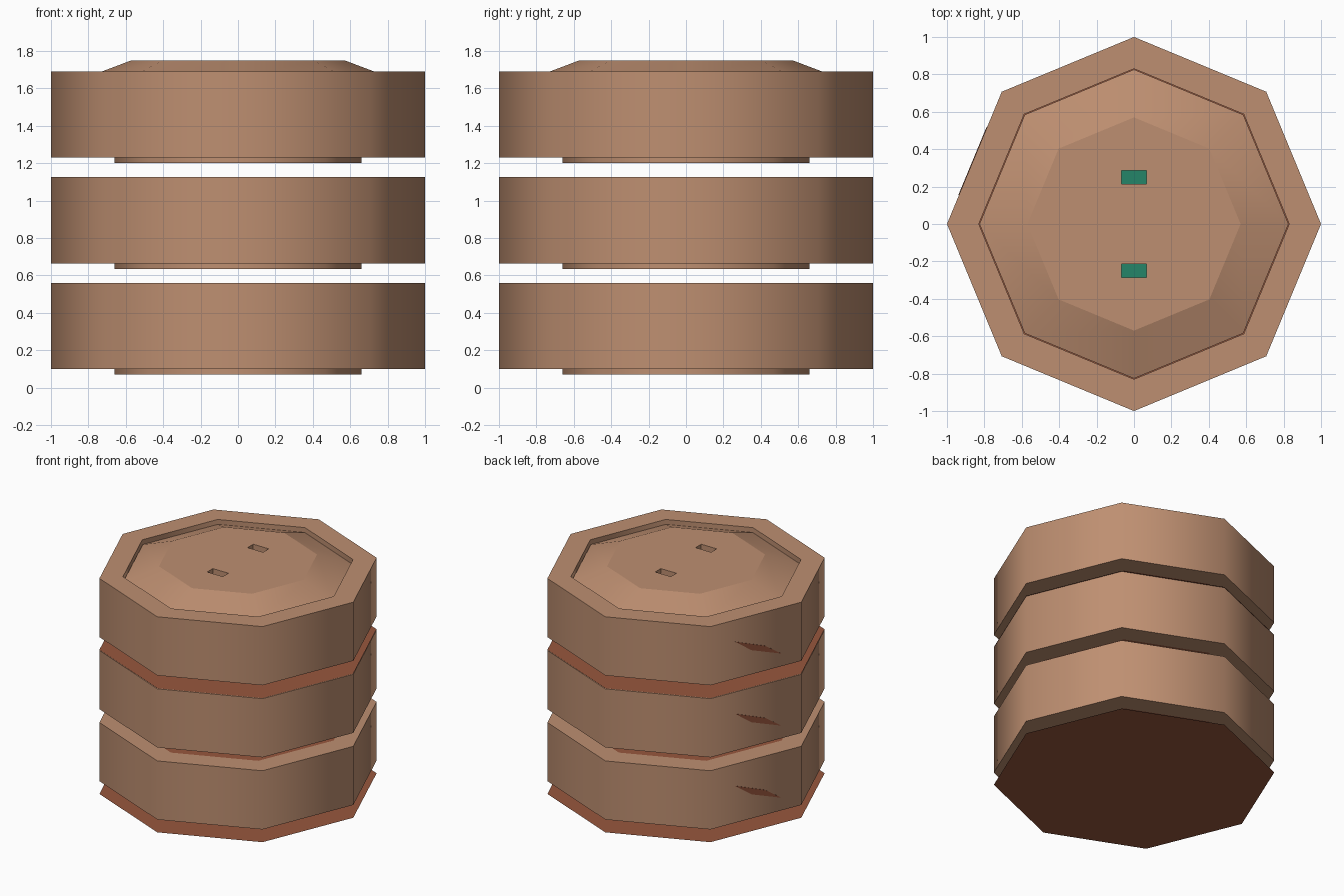
import bpy, bmesh, math
from mathutils import Vector

if "Cube" in bpy.data.objects:
    bpy.data.objects.remove(bpy.data.objects["Cube"])

SIDES = 8
PITCH = 0.565      # height of one tier


def mat(name, col):
    m = bpy.data.materials.new(name)
    m.diffuse_color = (*col, 1)
    m.use_nodes = True
    m.node_tree.nodes["Principled BSDF"].inputs["Base Color"].default_value = m.diffuse_color
    return m


TAN = mat("tan_wood", (0.515, 0.275, 0.165))
RED = mat("red_brown_wood", (0.314, 0.095, 0.048))
GREEN = mat("green_lining", (0.018, 0.235, 0.138))


def finish(name, bm, material, sharp_deg=55, sharp_z=None):
    """Smooth round the sides, crisp at rims."""
    bmesh.ops.recalc_face_normals(bm, faces=bm.faces)
    for f in bm.faces:
        f.smooth = True
    for e in bm.edges:
        if len(e.link_faces) == 2:
            flat_rim = sharp_z is not None and all(abs(v.co.z - sharp_z) < 1e-4 for v in e.verts)
            e.smooth = e.calc_face_angle(0) < math.radians(sharp_deg) and not flat_rim
    me = bpy.data.meshes.new(name)
    bm.to_mesh(me)
    bm.free()
    me.materials.append(material)
    ob = bpy.data.objects.new(name, me)
    bpy.context.collection.objects.link(ob)
    return ob


def turned(name, profile, material, closed=False, **kw):
    """Eight-sided turned part from (radius, z) points; open ends are capped."""
    bm = bmesh.new()
    rings = []
    for r, z in profile:
        rings.append([bm.verts.new((r * math.cos(a), r * math.sin(a), z))
                      for a in (2 * math.pi * i / SIDES for i in range(SIDES))])
    pairs = list(zip(rings, rings[1:]))
    if closed:
        pairs.append((rings[-1], rings[0]))
    for lo, hi in pairs:
        for i in range(SIDES):
            j = (i + 1) % SIDES
            bm.faces.new((lo[i], lo[j], hi[j], hi[i]))
    if not closed:
        bm.faces.new(rings[0][::-1])
        if len(rings) > 1:
            bm.faces.new(rings[-1])
    return finish(name, bm, material, **kw)


def box(name, centre, size, material):
    bm = bmesh.new()
    bmesh.ops.create_cube(bm, size=1)
    for v in bm.verts:
        v.co = Vector(a * b + c for a, b, c in zip(v.co, size, centre))
    return finish(name, bm, material)


# corners of the wall panel that carries the slit
A = Vector((math.cos(math.radians(135)), math.sin(math.radians(135)), 0))
B = Vector((-1, 0, 0))
OUT = (A + B).normalized()

# three stacked tiers
for k in range(3):
    z = k * PITCH
    n = f"tier_{k + 1}"
    # wall ring
    turned(n + "_wall", [(1, z + 0.10), (1, z + 0.56), (0.83, z + 0.56), (0.83, z + 0.10)],
           TAN, closed=True)
    # floor inside the ring
    turned(n + "_floor", [(0.835, z + 0.101), (0.835, z + 0.115)], RED)
    # small foot under the floor
    turned(n + "_foot", [(0.66, z + 0.07), (0.66, z + 0.10)], TAN)
    # flat base sheet
    turned(n + "_base_sheet", [(1, (0, 0.558, 1.13)[k])], RED)
    # slanting slit on one wall panel
    bm = bmesh.new()
    pts = [(0.27, 0.39), (0.60, 0.295), (0.78, 0.20), (0.45, 0.29)]
    face = bm.faces.new([bm.verts.new(A.lerp(B, t) + OUT * 0.003 + Vector((0, 0, z + h)))
                         for t, h in pts])
    ext = bmesh.ops.extrude_face_region(bm, geom=[face])
    for v in ext["geom"]:
        if isinstance(v, bmesh.types.BMVert):
            v.co -= OUT * 0.006
    finish(n + "_slit", bm, RED)

# lid with sloping edge, set into the top tier
lid = turned("lid", [(0.826, 1.58), (0.826, 1.653), (0.57, 1.75)], TAN, sharp_z=1.75)

# two slots through the lid with green lining below
for i, y in enumerate((-0.25, 0.25)):
    cutter = box(f"slot_cutter_{i + 1}", (0, y, 1.70), (0.135, 0.07, 0.4), TAN)
    cutter.hide_render = True
    cutter.hide_viewport = True
    mod = lid.modifiers.new("slot", 'BOOLEAN')
    mod.operation = 'DIFFERENCE'
    mod.solver = 'EXACT'
    mod.object = cutter
turned("green_lining", [(0.5, 1.56), (0.5, 1.575)], GREEN)
